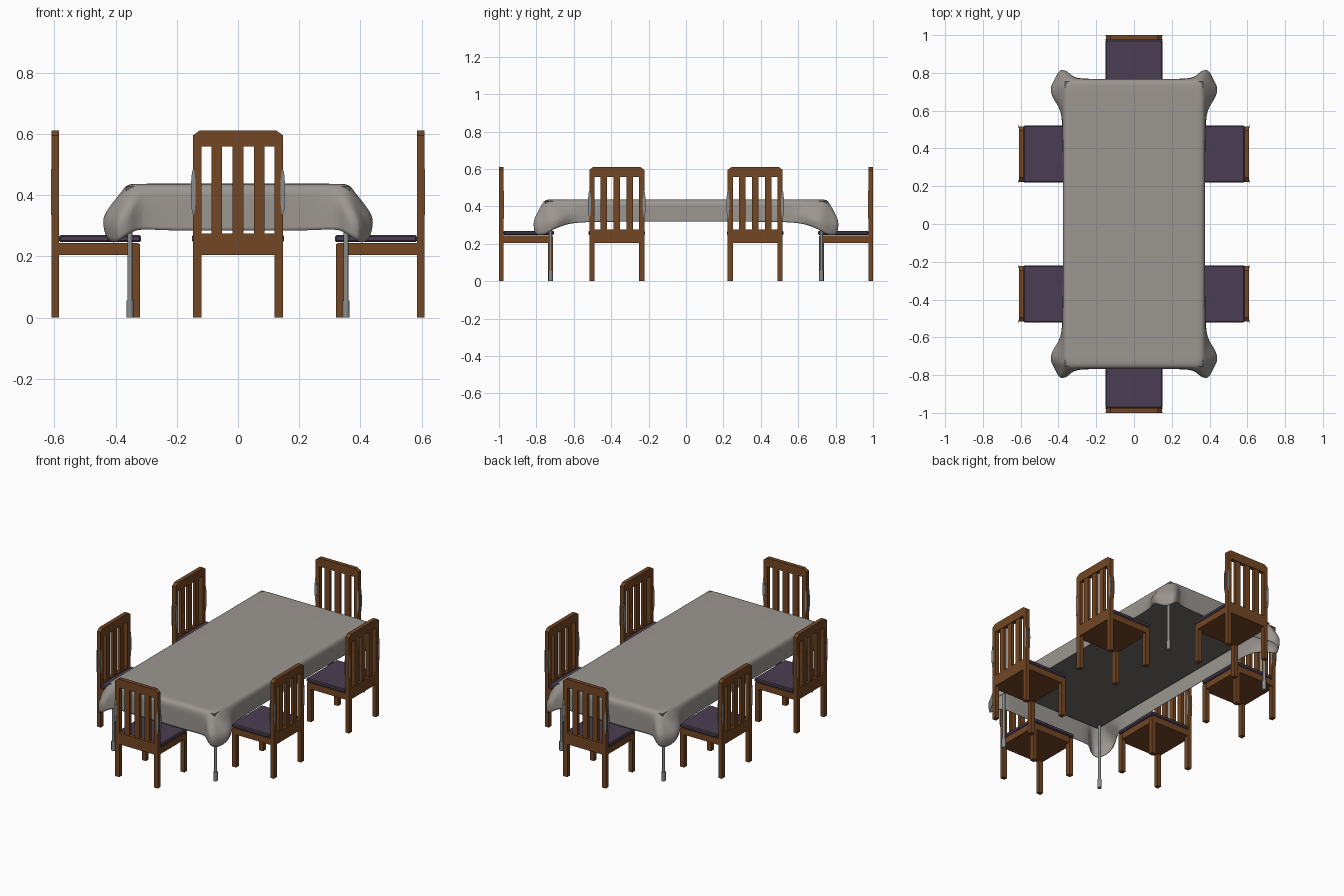
import bpy, bmesh, math
from mathutils import Matrix, Vector

if "Cube" in bpy.data.objects:
    bpy.data.objects.remove(bpy.data.objects["Cube"])


def material(name, rgb):
    m = bpy.data.materials.new(name)
    m.diffuse_color = (*rgb, 1)
    m.use_nodes = True
    m.node_tree.nodes["Principled BSDF"].inputs["Base Color"].default_value = m.diffuse_color
    return m


WOOD = material("brown wood", (0.17, 0.061, 0.017))
FABRIC = material("purple fabric", (0.07, 0.048, 0.084))
CLOTH = material("grey linen", (0.33, 0.305, 0.283))
METAL = material("grey metal", (0.26, 0.265, 0.27))
BOARD = material("dark grey board", (0.16, 0.155, 0.14))


def box(bm, x0, x1, y0, y1, z0, z1):
    mat = Matrix.Translation(((x0 + x1) / 2, (y0 + y1) / 2, (z0 + z1) / 2)) \
        @ Matrix.Diagonal((x1 - x0, y1 - y0, z1 - z0, 1))
    bmesh.ops.create_cube(bm, size=1, matrix=mat)


def prism(bm, pts, y0, y1):
    """Extrude an x-z outline along y."""
    f = bm.faces.new([bm.verts.new((x, y0, z)) for x, z in pts])
    new = bmesh.ops.extrude_face_region(bm, geom=[f])["geom"]
    bmesh.ops.translate(bm, vec=(0, y1 - y0, 0),
                        verts=[v for v in new if isinstance(v, bmesh.types.BMVert)])


def make_mesh(name, bm, mat):
    bmesh.ops.recalc_face_normals(bm, faces=bm.faces)
    me = bpy.data.meshes.new(name)
    bm.to_mesh(me)
    bm.free()
    me.materials.append(mat)
    return me


def place(name, me, matrix=Matrix()):
    ob = bpy.data.objects.new(name, me)
    ob.matrix_world = matrix
    bpy.context.collection.objects.link(ob)
    return ob


# --- Chair parts: local origin under the outer face of the back, facing +y
W = 0.147
bm = bmesh.new()
for s in (-1, 1):                                   # stiles with back legs
    a, b = sorted((s * W, s * 0.119))
    box(bm, a, b, 0, 0.025, 0, 0.56)
for x in (-0.069, 0, 0.069):                        # slats
    box(bm, x - 0.0175, x + 0.0175, 0.003, 0.022, 0.27, 0.565)
box(bm, -0.12, 0.12, 0, 0.025, 0.205, 0.275)        # lower rail
prism(bm, [(-W, 0.558), (W, 0.558), (W, 0.595), (0.125, 0.611),
           (-0.125, 0.611), (-W, 0.595)], 0, 0.025)  # crest rail
back = make_mesh("chair_back", bm, WOOD)

bm = bmesh.new()
box(bm, -W, W, 0.02, 0.285, 0.205, 0.244)           # seat frame
for s in (-1, 1):                                   # front legs
    a, b = sorted((s * W, s * 0.119))
    box(bm, a, b, 0.262, 0.29, 0, 0.24)
frame = make_mesh("seat_frame", bm, WOOD)

bm = bmesh.new()
box(bm, -0.151, 0.151, 0.025, 0.293, 0.246, 0.269)
bmesh.ops.bevel(bm, geom=list(bm.edges), offset=0.005, segments=1, affect='EDGES')
cushion = make_mesh("cushion", bm, FABRIC)

bm = bmesh.new()
for s in (-1, 1):                                   # slim lens plates on the stiles
    pts = [(s * 0.146 + 0.008 * math.cos(i * math.pi / 8),
            0.41 + 0.075 * math.sin(i * math.pi / 8)) for i in range(16)]
    prism(bm, pts, -0.001, 0.001)
    prism(bm, pts, 0.024, 0.026)
inlay = make_mesh("stile_inlay", bm, METAL)

spots = [(0, -1, 0), (0, 1, 180)]
for y in (-0.37, 0.37):
    spots += [(0.61, y, 90), (-0.61, y, -90)]
for x, y, a in spots:
    m = Matrix.Translation((x, y, 0)) @ Matrix.Rotation(math.radians(a), 4, 'Z')
    for name, me in (("chair_back", back), ("seat_frame", frame),
                     ("cushion", cushion), ("stile_inlay", inlay)):
        place(name, me, m)

# --- Table board and slim legs with thicker feet
bm = bmesh.new()
box(bm, -0.366, 0.366, -0.755, 0.755, 0.405, 0.428)
place("table_top", make_mesh("table_top", bm, BOARD))
bm = bmesh.new()
for sx in (-1, 1):
    for sy in (-1, 1):
        for r, z0, z1 in ((0.0085, 0.05, 0.41), (0.012, 0, 0.056)):
            bmesh.ops.create_cone(
                bm, cap_ends=True, segments=12, radius1=r, radius2=r, depth=z1 - z0,
                matrix=Matrix.Translation((sx * 0.353, sy * 0.724, (z0 + z1) / 2)))
legs = place("table_legs", make_mesh("table_legs", bm, METAL))

# --- Tablecloth: one quadrant of (edge x, edge y, hem x, hem y, hem z), mirrored
Q = [(.377, 0, .377, 0, .318), (.377, .3, .377, .3, .318), (.377, .53, .378, .53, .317),
     (.377, .62, .390, .61, .31), (.377, .69, .436, .66, .295),
     (.375, .735, .456, .72, .27), (.366, .758, .422, .768, .24),
     (.345, .767, .404, .828, .25), (.32, .768, .352, .815, .28),
     (.30, .768, .325, .772, .29), (.22, .768, .235, .768, .284),
     (.1, .768, .1, .768, .284), (0, .768, 0, .768, .284)]


def mirror(q, sx, sy):
    return [(sx * a, sy * b, sx * c, sy * d, e) for a, b, c, d, e in q]


R = Q[::-1]
loop = Q[:-1] + mirror(R, -1, 1)[:-1] + mirror(Q, -1, -1)[:-1] + mirror(R, 1, -1)[:-1]
# rings: inset from edge, outward flare, top height, share of the drop
RINGS = [(.06, 0, .437, 0), (.03, 0, .437, 0), (.01, 0, .431, 0), (0, .05, .412, 0),
         (0, .55, .412, .32), (0, 1, .412, .65), (0, .8, .412, 1)]
bm = bmesh.new()
rings = []
for inset, flare, top, drop in RINGS:
    ring = []
    for ex, ey, hx, hy, hz in loop:
        x = ex * (1 - inset / .377)
        y = ey * (1 - inset / .768)
        ring.append(bm.verts.new((x + (hx - ex) * flare, y + (hy - ey) * flare,
                                  top + (hz - top) * drop)))
    rings.append(ring)
bm.faces.new(rings[0])
n = len(loop)
for r0, r1 in zip(rings, rings[1:]):
    for i in range(n):
        j = (i + 1) % n
        bm.faces.new((r0[i], r1[i], r1[j], r0[j]))
cloth = place("tablecloth", make_mesh("tablecloth", bm, CLOTH))
sub = cloth.modifiers.new("smooth", 'SUBSURF')
sub.levels = sub.render_levels = 2
sol = cloth.modifiers.new("thickness", 'SOLIDIFY')
sol.thickness = 0.003
sol.offset = -1

# --- Smooth shading for the cloth and legs
for ob in (cloth, legs):
    bpy.ops.object.select_all(action='DESELECT')
    ob.select_set(True)
    bpy.context.view_layer.objects.active = ob
    bpy.ops.object.shade_smooth_by_angle(angle=math.radians(50))
